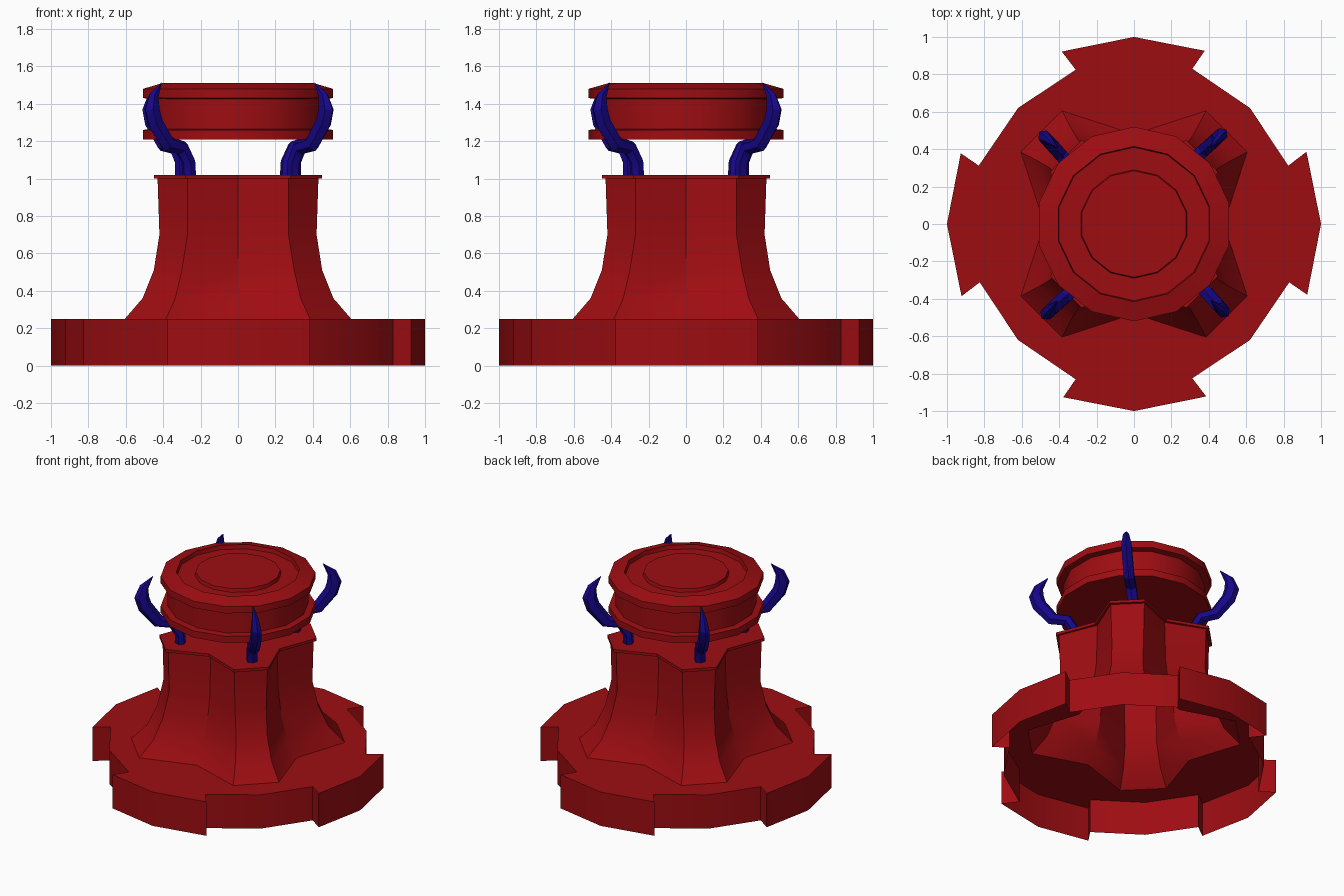
import bpy, bmesh
from math import sin, cos, pi, radians, sqrt
from mathutils import Vector

if "Cube" in bpy.data.objects:
    bpy.data.objects.remove(bpy.data.objects["Cube"])


def material(name, color):
    m = bpy.data.materials.new(name)
    m.diffuse_color = color
    m.use_nodes = True
    m.node_tree.nodes["Principled BSDF"].inputs["Base Color"].default_value = m.diffuse_color
    return m


RED = material("red", (0.34, 0.004, 0.006, 1))
BLUE = material("blue", (0.008, 0.002, 0.25, 1))


def finish(name, bm, mat):
    bmesh.ops.recalc_face_normals(bm, faces=bm.faces)
    # keep the highest face pointing up, also on open shells
    top = max(bm.faces, key=lambda f: f.calc_center_median().z)
    if top.normal.z < -0.1:
        bmesh.ops.reverse_faces(bm, faces=bm.faces)
    me = bpy.data.meshes.new(name)
    bm.to_mesh(me)
    bm.free()
    ob = bpy.data.objects.new(name, me)
    bpy.context.collection.objects.link(ob)
    me.materials.append(mat)
    bpy.ops.object.select_all(action='DESELECT')
    ob.select_set(True)
    bpy.context.view_layer.objects.active = ob
    bpy.ops.object.shade_smooth_by_angle(angle=radians(30))
    return ob


def fourfold(points):
    """Repeat a quarter outline around z."""
    out, pts = [], points
    for _ in range(4):
        out += pts
        pts = [(-y, x) for x, y in pts]
    return out


def loft(bm, rings, cap_start=False, cap_end=False):
    vs = [[bm.verts.new(p) for p in r] for r in rings]
    for a, b in zip(vs, vs[1:]):
        n = len(a)
        for i in range(n):
            bm.faces.new((a[i], a[(i + 1) % n], b[(i + 1) % n], b[i]))
    if cap_start:
        bm.faces.new(vs[0][::-1])
    if cap_end:
        bm.faces.new(vs[-1])
    return vs


def star(valley, a, b, z):
    """Cross section with four diagonal buttresses."""
    return [(x, y, z) for x, y in fourfold([(valley, 0), (a, b), (b, a)])]


# notched base: hollow shell, open underneath, top opening into the column
levels = [(.48, .605, .385, .25), (.41, .51, .335, .36), (.36, .45, .30, .51),
          (.33, .42, .27, .70), (.32, .43, .27, 1.0)]
outline = fourfold([(1, 0), (.922, .386), (.825, .312), (.62, .62), (.312, .83), (.378, .926)])
bm = bmesh.new()
rings = loft(bm, [[(x, y, z) for x, y in outline] for z in (0, .25)])
hole = [bm.verts.new(p) for p in star(*levels[0])]
edges = [bm.edges.new((hole[i - 1], hole[i])) for i in range(len(hole))]
edges += [bm.edges.get((rings[1][i - 1], rings[1][i])) for i in range(len(outline))]
bmesh.ops.triangle_fill(bm, edges=edges, use_beauty=True)
finish("base", bm, RED)

# flared column
bm = bmesh.new()
loft(bm, [star(*lv) for lv in levels], cap_end=True)
finish("column", bm, RED)

# thin plate on the column
bm = bmesh.new()
loft(bm, [star(.34, .448, .28, z) for z in (1.0, 1.02)], True, True)
finish("column_plate", bm, RED)

# floating round head
profile = [(.52, 1.21), (.52, 1.26), (.475, 1.265), (.475, 1.425), (.52, 1.43), (.52, 1.48),
           (.415, 1.51), (.41, 1.48), (.29, 1.48), (.285, 1.505)]
N = 14
bm = bmesh.new()
loft(bm, [[(r * cos(pi / 2 + 2 * pi * i / N), r * sin(pi / 2 + 2 * pi * i / N), z)
           for i in range(N)] for r, z in profile], True, True)
finish("head", bm, RED)

# curved horns: (x = y position, z, radial half size, side half size, sideways shift)
path = [(.28, 1.01, .036, .036, .027), (.283, 1.09, .036, .036, .025),
        (.315, 1.165, .04, .036, .02), (.385, 1.185, .045, .036, .015),
        (.45, 1.30, .05, .036, .01), (.465, 1.37, .05, .034, .008),
        (.453, 1.44, .032, .022, .004), (.41, 1.512, .002, .002, 0)]
for k in range(4):
    ang = pi / 4 + k * pi / 2
    out = Vector((cos(ang), sin(ang), 0))
    side = Vector((-sin(ang), cos(ang), 0))
    pts = [out * d * sqrt(2) + side * sh + Vector((0, 0, z)) for d, z, _, _, sh in path]
    rings = []
    for i, p in enumerate(pts):
        t = (pts[min(i + 1, len(pts) - 1)] - pts[max(i - 1, 0)]).normalized()
        n = side.cross(t).normalized()
        ra, rb = path[i][2:4]
        rings.append([p + n * cos(j * pi / 3) * ra + side * sin(j * pi / 3) * rb * 1.1
                      for j in range(6)])
    bm = bmesh.new()
    loft(bm, rings, True, True)
    finish(f"horn_{k + 1}", bm, BLUE)
